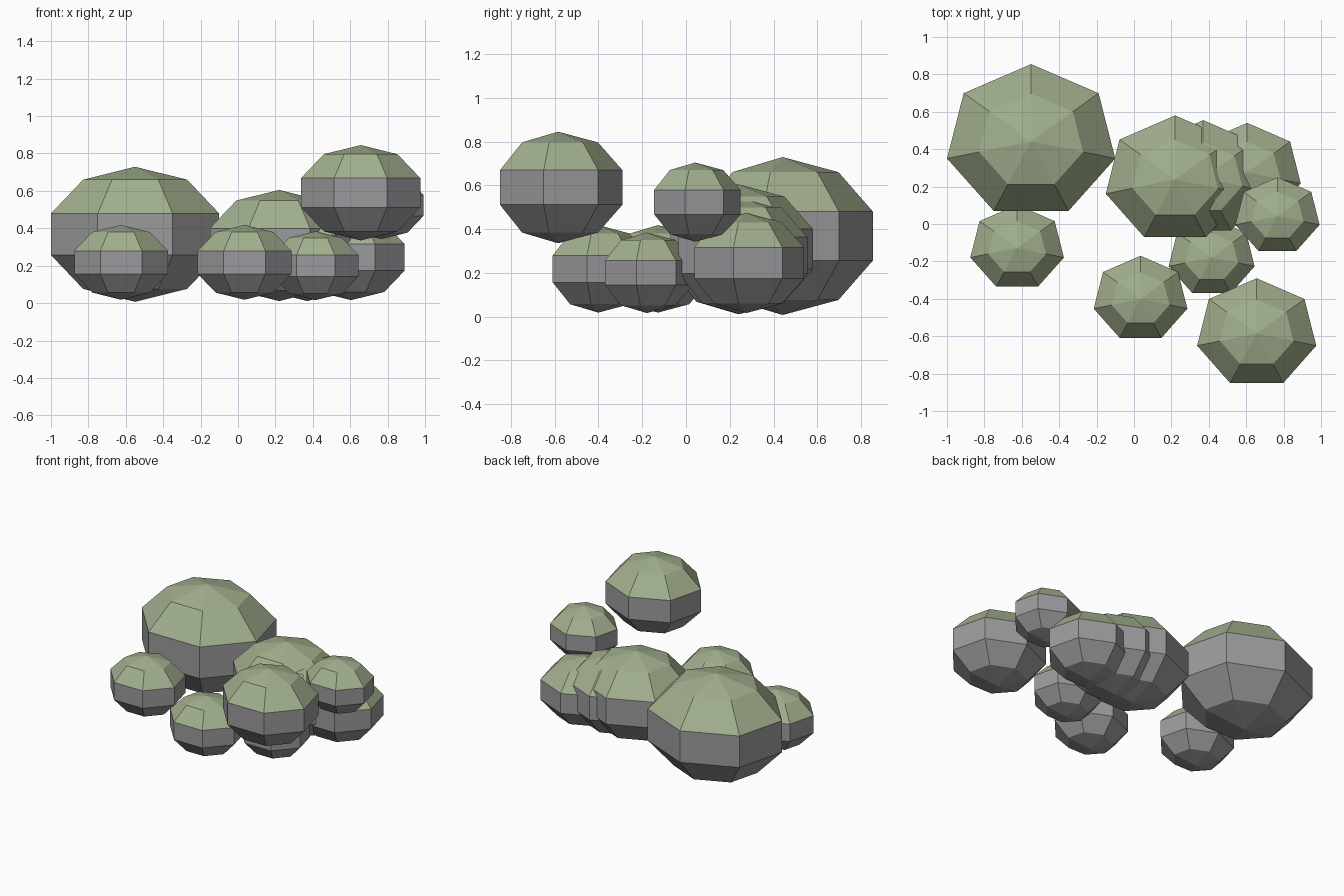
import bpy, bmesh
from math import sin, cos, pi

if "Cube" in bpy.data.objects:
    bpy.data.objects.remove(bpy.data.objects["Cube"])

SIDES, BANDS = 7, 5


def material(name, rgb):
    m = bpy.data.materials.new(name)
    m.diffuse_color = (*rgb, 1)
    m.use_nodes = True
    m.node_tree.nodes["Principled BSDF"].inputs["Base Color"].default_value = m.diffuse_color
    return m


stone = material("stone", (0.33, 0.33, 0.34))
moss = material("moss", (0.36, 0.43, 0.27))


# Squashed seven-sided boulder whose upper two bands are mossy
def rock(name, x, y, z, rx, ry, rz):
    bm = bmesh.new()
    top = bm.verts.new((0, 0, rz))
    bottom = bm.verts.new((0, 0, -rz))
    rings = []
    for i in range(1, BANDS):
        t = pi * i / BANDS
        rings.append([bm.verts.new((-rx * sin(t) * sin(2 * pi * j / SIDES),
                                    ry * sin(t) * cos(2 * pi * j / SIDES),
                                    rz * cos(t))) for j in range(SIDES)])
    for j in range(SIDES):
        k = (j + 1) % SIDES
        bm.faces.new((top, rings[0][j], rings[0][k])).material_index = 1
        for i in range(BANDS - 2):
            a, b = rings[i], rings[i + 1]
            f = bm.faces.new((a[j], b[j], b[k], a[k]))
            f.material_index = 1 if i == 0 else 0
        bm.faces.new((bottom, rings[-1][k], rings[-1][j]))
    bmesh.ops.recalc_face_normals(bm, faces=bm.faces)
    me = bpy.data.meshes.new(name)
    bm.to_mesh(me)
    bm.free()
    me.materials.append(stone)
    me.materials.append(moss)
    ob = bpy.data.objects.new(name, me)
    ob.location = (x, y, z)
    bpy.context.collection.objects.link(ob)


# Large boulder and the overlapping row beside it
rock("large_boulder", -0.55, 0.442, 0.368, 0.485, 0.434, 0.361)
rock("middle_boulder", 0.22, 0.238, 0.308, 0.40, 0.36, 0.297)
rock("row_boulder", 0.37, 0.245, 0.28, 0.363, 0.326, 0.269)
rock("row_end_boulder", 0.605, 0.276, 0.245, 0.309, 0.278, 0.229)

# Small stones in front
rock("left_stone", -0.625, -0.128, 0.218, 0.27, 0.242, 0.2)
rock("front_stone", 0.035, -0.401, 0.218, 0.27, 0.243, 0.2)
rock("right_stone", 0.415, -0.179, 0.2, 0.248, 0.223, 0.184)

# Raised stones on the right
rock("raised_front_boulder", 0.656, -0.585, 0.59, 0.3435, 0.31, 0.255)
rock("raised_side_stone", 0.767, 0.042, 0.523, 0.243, 0.2185, 0.181)
